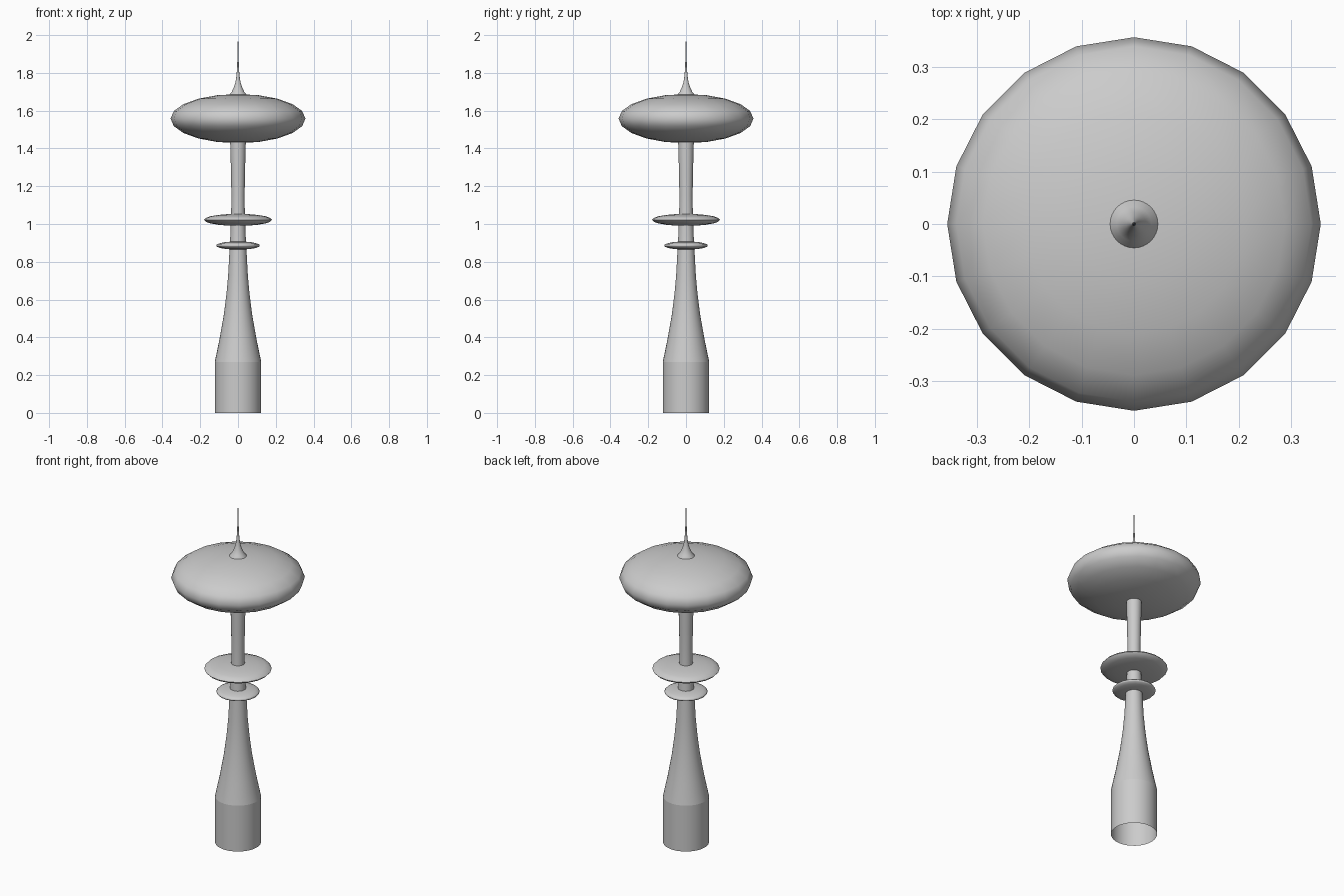
import bpy, bmesh, math

if "Cube" in bpy.data.objects:
    bpy.data.objects.remove(bpy.data.objects["Cube"])


def lathe(name, profile, segments):
    """Revolve (radius, height) points around z, leaving the ends open."""
    bm = bmesh.new()
    rings = []
    for r, z in profile:
        rings.append([bm.verts.new((r * math.cos(2 * math.pi * i / segments),
                                    r * math.sin(2 * math.pi * i / segments), z))
                      for i in range(segments)])
    for low, high in zip(rings, rings[1:]):
        for i in range(segments):
            j = (i + 1) % segments
            bm.faces.new((low[i], low[j], high[j], high[i]))
    mesh = bpy.data.meshes.new(name)
    bm.to_mesh(mesh)
    bm.free()
    obj = bpy.data.objects.new(name, mesh)
    bpy.context.collection.objects.link(obj)
    smooth(obj, 25)
    return obj


def smooth(obj, angle):
    bpy.ops.object.select_all(action='DESELECT')
    obj.select_set(True)
    bpy.context.view_layer.objects.active = obj
    bpy.ops.object.shade_smooth_by_angle(angle=math.radians(angle))


def saucer(name, z, radius, half_height):
    """Flattened 20-sided sphere."""
    bpy.ops.mesh.primitive_uv_sphere_add(segments=20, ring_count=10, radius=1, location=(0, 0, z))
    obj = bpy.context.object
    obj.name = name
    obj.scale = (radius, radius, half_height)
    bpy.ops.object.transform_apply(location=False, rotation=False, scale=True)
    smooth(obj, 80)


# Straight base and tapering shaft, open underneath
lathe("base", [(0.123, 0), (0.123, 0.27)], 32)
lathe("shaft", [(0.123, 0.27), (0.098, 0.39), (0.075, 0.52), (0.061, 0.63), (0.052, 0.73),
                (0.045, 0.86), (0.040, 0.95), (0.036, 1.06), (0.035, 1.15),
                (0.037, 1.27), (0.041, 1.42), (0.042, 1.47)], 32)

# Discs around the shaft and the large top pod
saucer("lower_disc", 0.886, 0.116, 0.022)
saucer("upper_disc", 1.022, 0.18, 0.032)
saucer("top_pod", 1.558, 0.357, 0.13)

# Flared spire
lathe("spire", [(0.050, 1.675), (0.045, 1.687), (0.033, 1.70), (0.023, 1.722), (0.015, 1.745),
                (0.010, 1.77), (0.006, 1.81), (0.0035, 1.87), (0.002, 1.94), (0.0005, 2.0)], 32)
